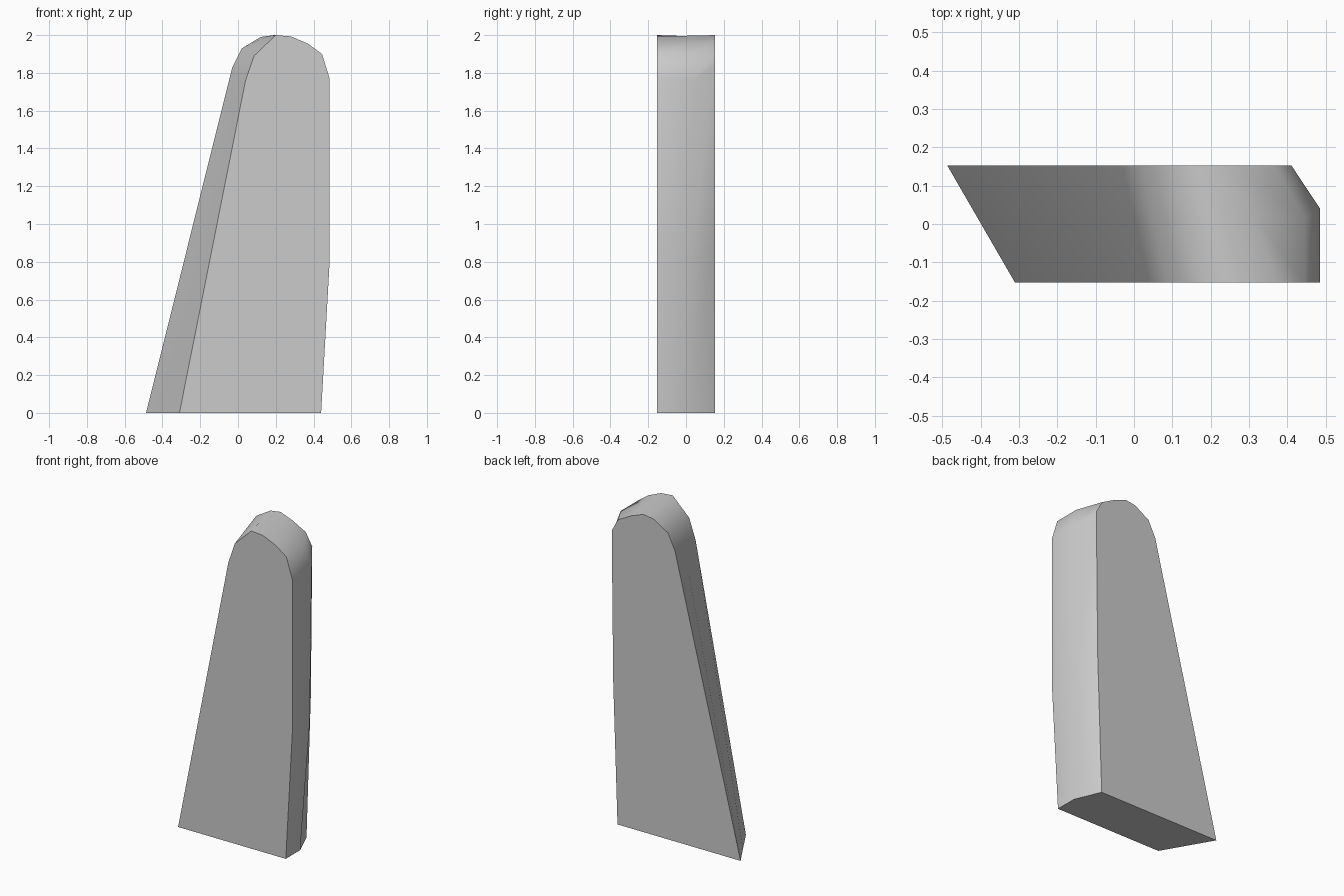
import bpy, bmesh, math

cube = bpy.data.objects.get("Cube")
if cube:
    bpy.data.objects.remove(cube, do_unlink=True)

FRONT_Y, MID_Y, BACK_Y = -0.153, 0.02, 0.153

# Matching outlines (x, z): base left, base right, up the right edge, over the rounded top
front = [(-0.31, 0), (0.44, 0), (0.485, 0.8), (0.485, 1.77), (0.445, 1.9),
         (0.37, 1.955), (0.28, 1.993), (0.2, 2.0), (0.085, 1.89), (0.04, 1.76)]
back = [(-0.487, 0), (0.37, 0), (0.4, 0.9), (0.41, 1.84), (0.365, 1.92),
        (0.27, 1.97), (0.19, 2.0), (0.12, 1.99), (0.02, 1.93), (-0.03, 1.83)]

# Middle section: straight between the two, except where the right edge is chamfered
chamfer = {1: (0.44, -0.01, 0), 2: (0.485, 0.02, 0.8),
           3: (0.485, 0.04, 1.76), 4: (0.445, 0.015, 1.9)}
t = (MID_Y - FRONT_Y) / (BACK_Y - FRONT_Y)
middle = [chamfer.get(i, (f[0] + (b[0] - f[0]) * t, MID_Y, f[1] + (b[1] - f[1]) * t))
          for i, (f, b) in enumerate(zip(front, back))]

# Loft the sections and cap the ends
sections = [[(x, FRONT_Y, z) for x, z in front], middle, [(x, BACK_Y, z) for x, z in back]]
bm = bmesh.new()
rings = [[bm.verts.new(p) for p in section] for section in sections]
n = len(front)
for a, b in zip(rings, rings[1:]):
    for i in range(n):
        j = (i + 1) % n
        bm.faces.new((a[i], a[j], b[j], b[i]))
bm.faces.new(rings[0])
bm.faces.new(rings[-1])
bmesh.ops.recalc_face_normals(bm, faces=bm.faces)

mesh = bpy.data.meshes.new("tapered_slab")
bm.to_mesh(mesh)
bm.free()
slab = bpy.data.objects.new("tapered_slab", mesh)
bpy.context.collection.objects.link(slab)

# Plain grey finish
grey = bpy.data.materials.new("light_grey")
grey.use_nodes = True
colour = (0.6, 0.6, 0.6, 1)
grey.diffuse_color = colour
grey.node_tree.nodes["Principled BSDF"].inputs["Base Color"].default_value = colour
mesh.materials.append(grey)

# Smooth sides, crisp front and back rims
bpy.ops.object.select_all(action="DESELECT")
slab.select_set(True)
bpy.context.view_layer.objects.active = slab
bpy.ops.object.shade_smooth_by_angle(angle=math.radians(50))
